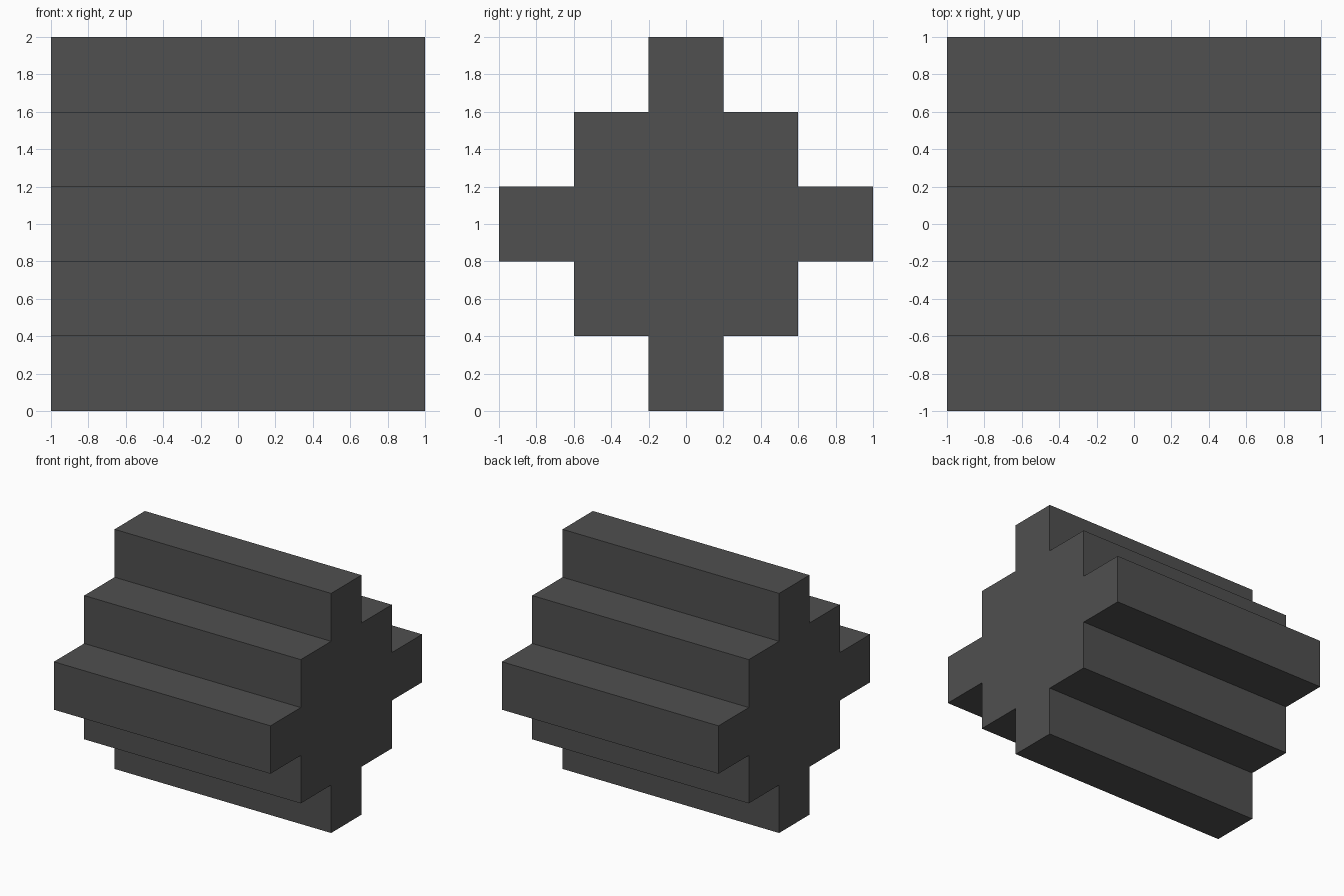
import bpy
import bmesh

if "Cube" in bpy.data.objects:
    bpy.data.objects.remove(bpy.data.objects["Cube"])

# Single dark grey colour
grey = bpy.data.materials.new("dark_grey")
grey.diffuse_color = (0.08, 0.08, 0.08, 1.0)
grey.use_nodes = True
grey.node_tree.nodes["Principled BSDF"].inputs["Base Color"].default_value = grey.diffuse_color

# One quarter of the stepped cross-section (y, z measured from the centre)
quarter = [(1.0, 0.2), (0.6, 0.2), (0.6, 0.6), (0.2, 0.6), (0.2, 1.0)]

# Mirror the quarter into the full outline, counter-clockwise
half = quarter + [(-y, z) for y, z in reversed(quarter)]
outline = half + [(-y, -z) for y, z in half]

# Stepped block: the outline at x = -1 pushed along x to x = 1
bm = bmesh.new()
end = bm.faces.new([bm.verts.new((-1.0, y, z + 1.0)) for y, z in outline])
pushed = bmesh.ops.extrude_face_region(bm, geom=[end], use_keep_orig=True)
far_verts = [v for v in pushed["geom"] if isinstance(v, bmesh.types.BMVert)]
bmesh.ops.translate(bm, vec=(2.0, 0.0, 0.0), verts=far_verts)
bmesh.ops.recalc_face_normals(bm, faces=bm.faces)

mesh = bpy.data.meshes.new("stepped_block")
bm.to_mesh(mesh)
bm.free()
mesh.materials.append(grey)
block = bpy.data.objects.new("stepped_block", mesh)
bpy.context.collection.objects.link(block)
